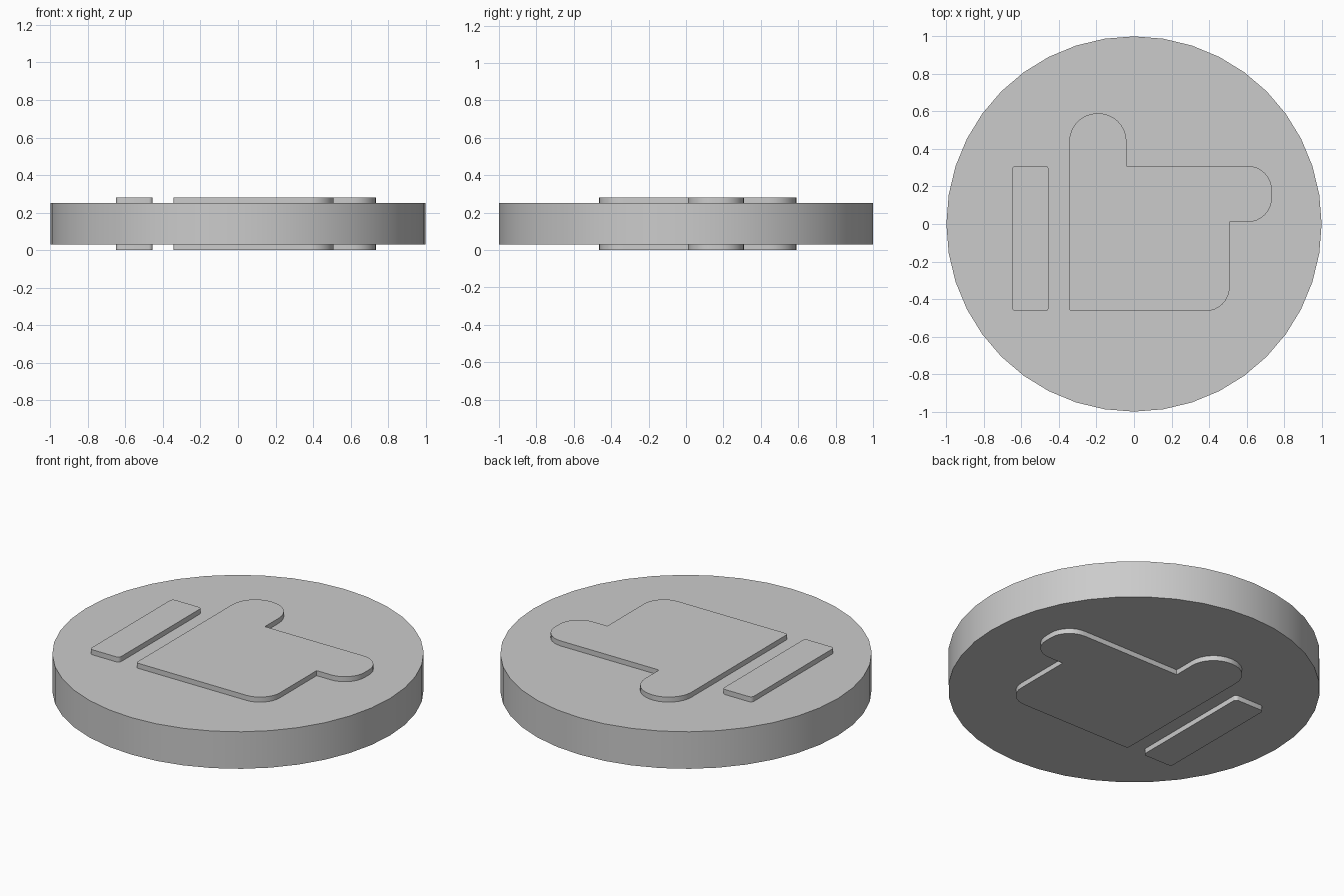
import bpy, bmesh, math
from mathutils import Vector

cube = bpy.data.objects.get("Cube")
if cube:
    bpy.data.objects.remove(cube, do_unlink=True)

GREY = (0.6, 0.6, 0.6, 1)
DISC_BOTTOM, DISC_TOP, TOTAL = 0.03, 0.25, 0.28
EMBED = 0.005

mat = bpy.data.materials.new("plain grey")
mat.use_nodes = True
mat.diffuse_color = GREY
mat.node_tree.nodes["Principled BSDF"].inputs["Base Color"].default_value = GREY


def rounded_outline(corners, steps=8):
    """Outline through (x, y, radius) corners, each replaced by a tangent arc."""
    points = []
    for i, (x, y, r) in enumerate(corners):
        p = Vector((x, y))
        if r == 0:
            points.append(p)
            continue
        a = (Vector(corners[i - 1][:2]) - p).normalized()
        b = (Vector(corners[(i + 1) % len(corners)][:2]) - p).normalized()
        centre = p + (a + b) * r
        for k in range(steps + 1):
            t = math.pi / 2 * k / steps
            points.append(centre - b * r * math.cos(t) - a * r * math.sin(t))
    return points


def prism(name, outline, z0, z1):
    """Extrude a flat outline from z0 to z1 with smooth sides and sharp rims."""
    bm = bmesh.new()
    face = bm.faces.new([bm.verts.new((p.x, p.y, z0)) for p in outline])
    new = bmesh.ops.extrude_face_region(bm, geom=[face])["geom"]
    bmesh.ops.translate(bm, vec=(0, 0, z1 - z0),
                        verts=[v for v in new if isinstance(v, bmesh.types.BMVert)])
    bmesh.ops.remove_doubles(bm, verts=bm.verts, dist=0.0001)
    bmesh.ops.recalc_face_normals(bm, faces=bm.faces)
    mesh = bpy.data.meshes.new(name)
    bm.to_mesh(mesh)
    bm.free()
    mesh.materials.append(mat)
    obj = bpy.data.objects.new(name, mesh)
    bpy.context.collection.objects.link(obj)
    bpy.ops.object.select_all(action='DESELECT')
    obj.select_set(True)
    bpy.context.view_layer.objects.active = obj
    bpy.ops.object.shade_smooth_by_angle(angle=math.radians(30))
    return obj


# Round body
SIDES = 40
circle = [Vector((math.cos(a), math.sin(a)))
          for a in (2 * math.pi * i / SIDES for i in range(SIDES))]
prism("disc", circle, DISC_BOTTOM, DISC_TOP)

# Raised hand with its thumb at the back and a rounded finger on the left
hand = rounded_outline([
    (-0.345, -0.465, 0.015), (0.51, -0.465, 0.13), (0.51, 0.01, 0),
    (0.735, 0.01, 0.13), (0.735, 0.31, 0.13), (-0.04, 0.31, 0),
    (-0.04, 0.59, 0.15), (-0.345, 0.59, 0.15)])

# Raised cuff bar beside the hand
cuff = rounded_outline([
    (-0.65, -0.465, 0.02), (-0.455, -0.465, 0.02),
    (-0.455, 0.31, 0.02), (-0.65, 0.31, 0.02)], steps=4)

# The same relief on both faces
for part, outline in (("hand", hand), ("cuff", cuff)):
    prism(part + "_top", outline, DISC_TOP - EMBED, TOTAL)
    prism(part + "_bottom", outline, 0, DISC_BOTTOM + EMBED)
